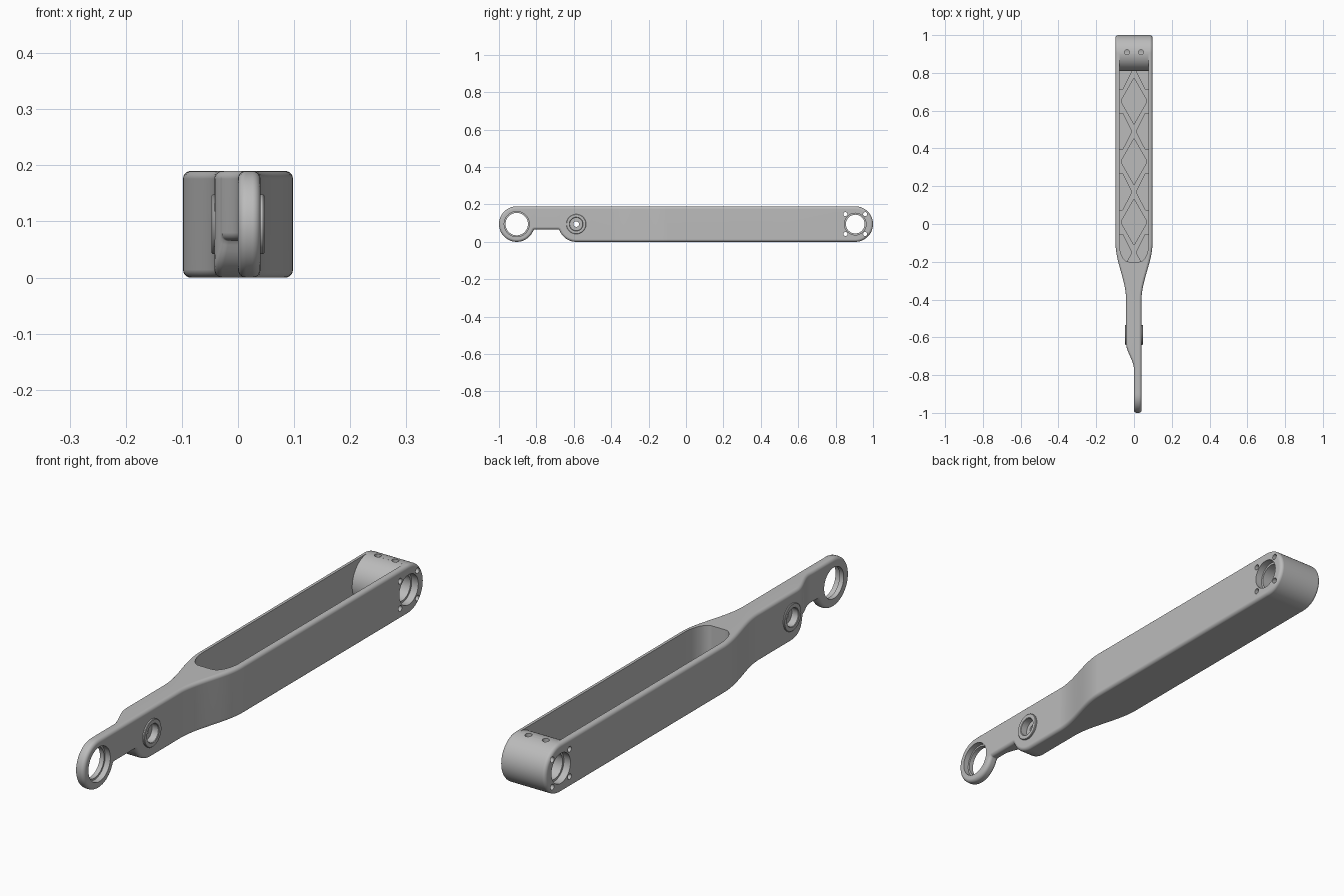
import bpy, bmesh, math
from mathutils import Matrix

cube = bpy.data.objects.get("Cube")
if cube:
    bpy.data.objects.remove(cube, do_unlink=True)

grey = bpy.data.materials.new("plain grey")
grey.use_nodes = True
COLOUR = (0.5, 0.5, 0.5, 1)
grey.diffuse_color = COLOUR
grey.node_tree.nodes["Principled BSDF"].inputs["Base Color"].default_value = COLOUR

R, ZC = 0.095, 0.095                    # end radius and centre height
EYE_Y, PIVOT_Y, HUB_Y = -0.905, -0.587, 0.905
FILLET = 0.014


def finish(name, bm):
    bmesh.ops.recalc_face_normals(bm, faces=bm.faces)
    mesh = bpy.data.meshes.new(name)
    bm.to_mesh(mesh)
    bm.free()
    obj = bpy.data.objects.new(name, mesh)
    bpy.context.collection.objects.link(obj)
    mesh.materials.append(grey)
    return obj


def add_rod(bm, radius, x0, x1, y, z, sides=48):
    """Cylinder along x."""
    place = Matrix.Translation(((x0 + x1) / 2, y, z)) @ Matrix.Rotation(math.pi / 2, 4, 'Y')
    bmesh.ops.create_cone(bm, cap_ends=True, segments=sides, radius1=radius,
                          radius2=radius, depth=abs(x1 - x0), matrix=place)


def add_prism(bm, outline, z0, z1):
    low = [bm.verts.new((x, y, z0)) for x, y in outline]
    face = bm.faces.new(low)
    out = bmesh.ops.extrude_face_region(bm, geom=[face])["geom"]
    bmesh.ops.translate(bm, vec=(0, 0, z1 - z0),
                        verts=[v for v in out if isinstance(v, bmesh.types.BMVert)])


def boolean(obj, cutter, operation='DIFFERENCE'):
    cutter.hide_render = True
    mod = obj.modifiers.new("cut", 'BOOLEAN')
    mod.object, mod.operation, mod.solver = cutter, operation, 'EXACT'
    bpy.context.view_layer.objects.active = obj
    bpy.ops.object.modifier_apply(modifier=mod.name)
    bpy.data.objects.remove(cutter, do_unlink=True)


def smooth(obj):
    bpy.ops.object.select_all(action='DESELECT')
    obj.select_set(True)
    bpy.context.view_layer.objects.active = obj
    bpy.ops.object.shade_smooth_by_angle(angle=math.radians(32))
    mod = obj.modifiers.new("even shading", 'WEIGHTED_NORMAL')
    mod.keep_sharp = True


def ease(y, a, b):
    t = min(max((y - a) / (b - a), 0), 1)
    return t * t * (3 - 2 * t)


def arc(y, centre):
    return math.sqrt(max(R * R - (y - centre) ** 2, 0))


def top_z(y):
    return ZC + (arc(y, EYE_Y) if y < EYE_Y else arc(y, HUB_Y) if y > HUB_Y else R)


def bottom_z(y):
    if y <= EYE_Y:
        return ZC - arc(y, EYE_Y)
    if y >= HUB_Y:
        return ZC - arc(y, HUB_Y)
    if y >= PIVOT_Y:
        return 0
    # Relief under the thin arm, blended into both round ends
    z = ZC - max(arc(y, EYE_Y), arc(y, PIVOT_Y))
    h = max(0.012 - abs(z - 0.066), 0) / 0.012
    return min(z, 0.066) - h * h * 0.003


def x_right(y):
    return 0.04 + 0.058 * ease(y, -0.40, -0.10)


def x_left(y):
    return -0.042 * ease(y, -0.77, -0.63) - 0.056 * ease(y, -0.40, -0.10)


# Arm body: side outline swept across its width with rounded edges
ys = {-0.80 + 0.01 * i for i in range(11)} | {-0.40 + 0.0125 * i for i in range(25)}
ys |= {-0.55, -0.48, 0.2, 0.55}
for i in range(25):
    c = R * math.cos(math.pi * i / 24)
    ys |= {EYE_Y + c, HUB_Y + abs(c)}
    ys.add(PIVOT_Y - abs(c))
stations = []
for y in sorted(ys):
    if not stations or y - stations[-1] > 0.0005:
        stations.append(y)
n = len(stations)
outline = [(y, top_z(y)) for y in stations]
outline += [(y, bottom_z(y)) for y in reversed(stations[1:-1])]
m = len(outline)

bm = bmesh.new()
STEPS = 5
rows = []
for i, (y, z) in enumerate(outline):
    (ya, za), (yb, zb) = outline[i - 1], outline[(i + 1) % m]
    length = math.hypot(yb - ya, zb - za)
    iy, iz = (zb - za) / length, -(yb - ya) / length     # inward direction
    row = []
    for side in (-1, 1):
        edge = x_left(y) if side < 0 else x_right(y)
        for k in range(STEPS + 1):
            a = math.pi / 2 * (k if side < 0 else STEPS - k) / STEPS
            inset = FILLET * (1 - math.sin(a))
            x = edge - side * FILLET * (1 - math.cos(a))
            row.append(bm.verts.new((x, y + iy * inset, z + iz * inset)))
    rows.append(row)
for i in range(m):
    a, b = rows[i], rows[(i + 1) % m]
    for k in range(len(a) - 1):
        bm.faces.new((a[k], a[k + 1], b[k + 1], b[k]))
for col in (0, -1):
    for i in range(n - 1):
        quad = [rows[i], rows[i + 1], rows[(m - i - 1) % m], rows[(m - i) % m]]
        verts = list(dict.fromkeys(r[col] for r in quad))
        bm.faces.new(verts)
body = finish("arm_body", bm)

# Long open pocket with a round hub left at the rear
half = [(0.028 + 0.05 * math.sin(t), -0.10 - 0.10 * math.cos(t))
        for t in (math.pi / 2 * i / 12 for i in range(13))] + [(0.078, 0.9)]
pocket_outline = half + [(-x, y) for x, y in reversed(half)]


def pocket_block(name, z0, z1):
    bm = bmesh.new()
    add_prism(bm, pocket_outline, z0, z1)
    return finish(name, bm)


pocket = pocket_block("pocket_cutter", 0.02, 0.3)
bm = bmesh.new()
add_rod(bm, R, -0.2, 0.2, HUB_Y, ZC, 96)
boolean(pocket, finish("hub_keep", bm))
boolean(body, pocket)

# Diamond lattice recessed into the pocket floor
bm = bmesh.new()
for i in range(4):
    yc = 0.81 - 0.32 * i
    if i < 3:
        d = yc - 0.16
        add_prism(bm, [(0, d + 0.122), (0.064, d + 0.01), (0.064, d - 0.01),
                       (0, d - 0.122), (-0.064, d - 0.01), (-0.064, d + 0.01)], 0.012, 0.03)
    for s in (-1, 1):
        add_prism(bm, [(s * x, yc + dy) for x, dy in
                       ((0.09, 0.095), (0.06, 0.095), (0.012, 0),
                        (0.06, -0.095), (0.09, -0.095))], 0.012, 0.03)
lattice = finish("lattice_cutter", bm)
boolean(lattice, pocket_block("pocket_limit", 0.005, 0.2), 'INTERSECT')
boolean(body, lattice)


def bore(radius, x0, x1, y, z, sides=48):
    bm = bmesh.new()
    add_rod(bm, radius, x0, x1, y, z, sides)
    boolean(body, finish("bore_cutter", bm))


# Front eye: through hole and a counterbore on the left side
bore(0.06, -0.1, 0.1, EYE_Y, ZC, 64)
bore(0.067, 0.018, 0.1, EYE_Y, ZC, 64)

# Rear hub: bearing bore, counterbores, bolt holes
bore(0.05, -0.2, 0.2, HUB_Y, ZC, 64)
for s in (-1, 1):
    bore(0.058, s * 0.07, s * 0.2, HUB_Y, ZC, 64)
    for t in (-1, 1):
        bore(0.011, -0.2, 0.2, HUB_Y + s * 0.053, ZC + t * 0.053, 20)

# Set screw holes in the top of the hub
for s in (-1, 1):
    bm = bmesh.new()
    bmesh.ops.create_cone(bm, cap_ends=True, segments=20, radius1=0.013, radius2=0.013,
                          depth=0.1, matrix=Matrix.Translation((s * 0.037, 0.91, 0.17)))
    boolean(body, finish("screw_cutter", bm))

# Pivot bushing, standing slightly proud on both sides
bore(0.045, -0.1, 0.1, PIVOT_Y, ZC)
smooth(body)
profile = [(0.045, 0.053), (0.047, 0.051), (0.047, 0.037), (0.045, 0.035),
           (0.018, 0.035), (0.018, 0.015)]
profile += [(-x, r) for x, r in reversed(profile)]
bm = bmesh.new()
SEG = 48
rings = [[bm.verts.new((x, PIVOT_Y + r * math.cos(2 * math.pi * k / SEG),
                        ZC + r * math.sin(2 * math.pi * k / SEG))) for k in range(SEG)]
         for x, r in profile]
for i, a in enumerate(rings):
    b = rings[(i + 1) % len(rings)]
    for k in range(SEG):
        j = (k + 1) % SEG
        bm.faces.new((a[k], a[j], b[j], b[k]))
smooth(finish("pivot_bushing", bm))
